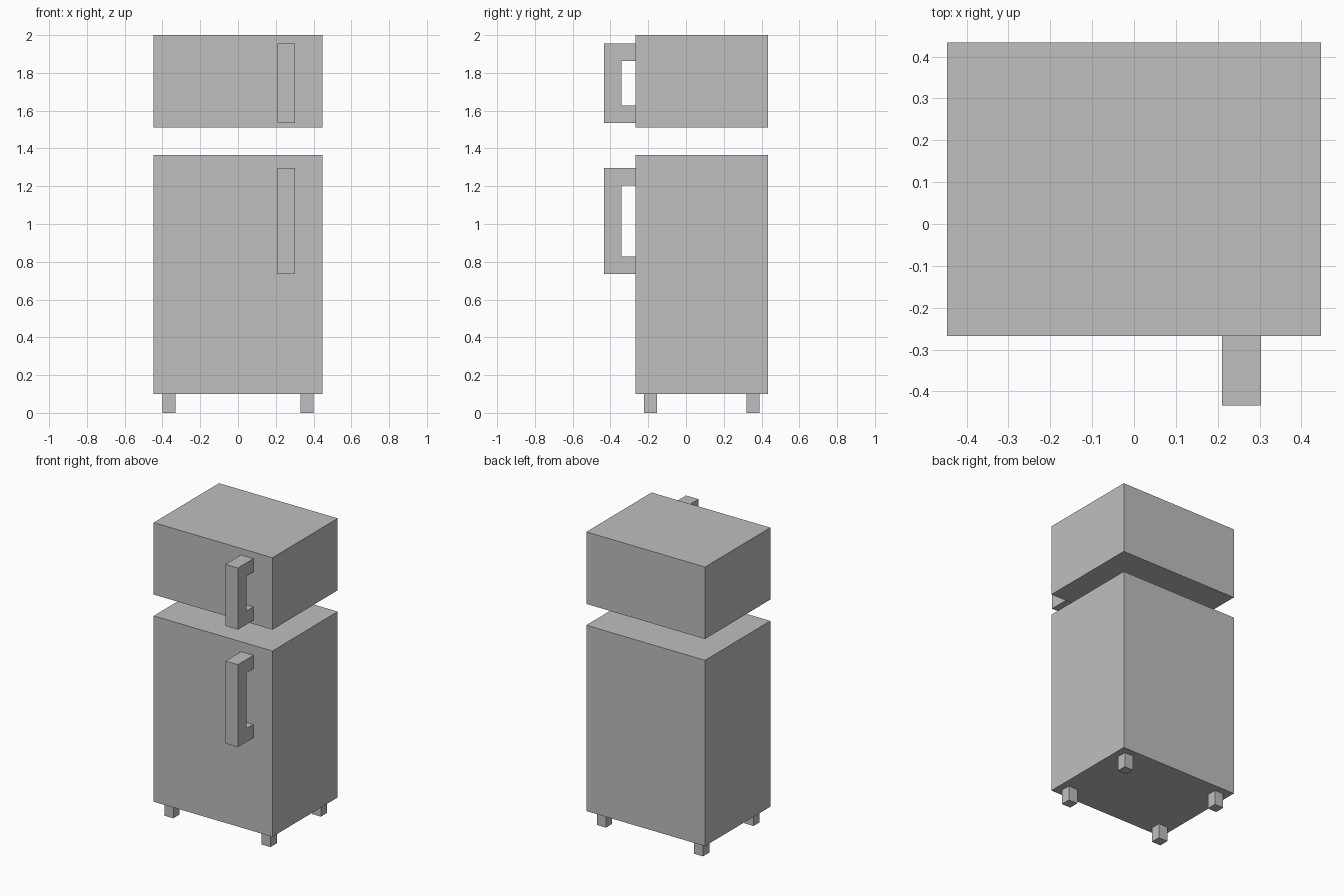
import bpy
import bmesh

old = bpy.data.objects.get("Cube")
if old:
    bpy.data.objects.remove(old, do_unlink=True)

grey = bpy.data.materials.new("plain_grey")
grey.use_nodes = True
colour = (0.52, 0.52, 0.52, 1)
grey.diffuse_color = colour
grey.node_tree.nodes["Principled BSDF"].inputs["Base Color"].default_value = colour

FRONT, BACK = -0.268, 0.434


def finish(name, bm):
    bmesh.ops.recalc_face_normals(bm, faces=bm.faces)
    mesh = bpy.data.meshes.new(name)
    bm.to_mesh(mesh)
    bm.free()
    mesh.materials.append(grey)
    obj = bpy.data.objects.new(name, mesh)
    bpy.context.collection.objects.link(obj)
    return obj


def box(name, x, y, z):
    """Box spanning the given (low, high) ranges."""
    bm = bmesh.new()
    bmesh.ops.create_cube(bm, size=1)
    for v in bm.verts:
        v.co = [lo + (c + 0.5) * (hi - lo) for c, (lo, hi) in zip(v.co, (x, y, z))]
    return finish(name, bm)


def handle(name, low, high, x=(0.21, 0.303), bar=0.092, outer=-0.434):
    """C-shaped side profile extruded across x."""
    inner = outer + bar
    profile = [(FRONT, low), (outer, low), (outer, high), (FRONT, high),
               (FRONT, high - bar), (inner, high - bar),
               (inner, low + bar), (FRONT, low + bar)]
    bm = bmesh.new()
    face = bm.faces.new([bm.verts.new((x[0], y, z)) for y, z in profile])
    side = bmesh.ops.extrude_face_region(bm, geom=[face])
    verts = [g for g in side["geom"] if isinstance(g, bmesh.types.BMVert)]
    bmesh.ops.translate(bm, verts=verts, vec=(x[1] - x[0], 0, 0))
    return finish(name, bm)


# Separate cabinet blocks
box("fridge_body", (-0.447, 0.447), (FRONT, BACK), (0.1, 1.365))
box("freezer_body", (-0.447, 0.447), (FRONT, BACK), (1.51, 2.0))

# Door handles
handle("fridge_handle", 0.735, 1.297)
handle("freezer_handle", 1.535, 1.955)

# Four short feet
for side, x in (("right", -0.366), ("left", 0.366)):
    for end, y in (("front", -0.188), ("back", 0.354)):
        box(f"{end}_{side}_foot", (x - 0.034, x + 0.034),
            (y - 0.034, y + 0.034), (0, 0.1))
